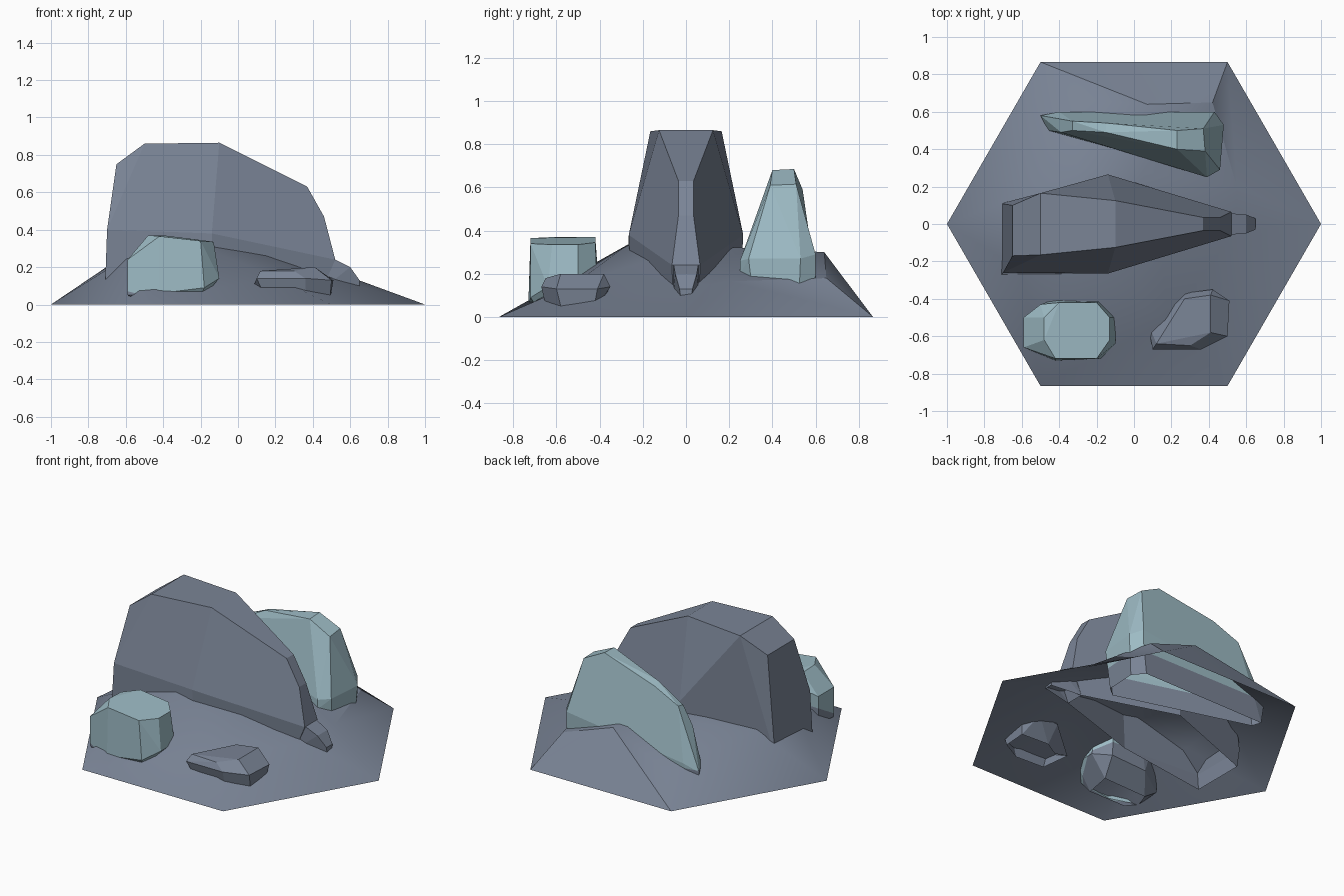
import bpy, bmesh, math
from mathutils import Vector
from mathutils.geometry import delaunay_2d_cdt

if "Cube" in bpy.data.objects:
    bpy.data.objects.remove(bpy.data.objects["Cube"])


def material(name, rgb):
    m = bpy.data.materials.new(name)
    m.diffuse_color = (*rgb, 1)
    m.use_nodes = True
    m.node_tree.nodes["Principled BSDF"].inputs["Base Color"].default_value = m.diffuse_color
    return m


slate = material("slate grey", (0.195, 0.232, 0.305))
ice = material("pale blue", (0.34, 0.50, 0.56))


def finish(bm, name, mats):
    me = bpy.data.meshes.new(name)
    bm.to_mesh(me)
    bm.free()
    for m in mats:
        me.materials.append(m)
    ob = bpy.data.objects.new(name, me)
    bpy.context.collection.objects.link(ob)
    return ob


def rock(name, points, mats, cut=None):
    """Faceted boulder: hull of a few corners, left open underneath. Below the cut
    plane (point, normal) the buried root takes the last material."""
    bm = bmesh.new()
    for p in points:
        bm.verts.new(p)
    bmesh.ops.convex_hull(bm, input=bm.verts[:])
    loose = [v for v in bm.verts if not v.link_faces]
    bmesh.ops.delete(bm, geom=loose, context='VERTS')
    bmesh.ops.dissolve_limit(bm, angle_limit=math.radians(8),
                             verts=bm.verts[:], edges=bm.edges[:])
    bmesh.ops.recalc_face_normals(bm, faces=bm.faces[:])
    bottoms = [f for f in bm.faces if f.normal.z < -0.85]
    bmesh.ops.delete(bm, geom=bottoms, context='FACES')
    if cut:
        co, no = Vector(cut[0]), Vector(cut[1])
        bmesh.ops.bisect_plane(bm, geom=bm.verts[:] + bm.edges[:] + bm.faces[:],
                               plane_co=co, plane_no=no)
        for f in bm.faces:
            if (f.calc_center_median() - co).dot(no) < 0:
                f.material_index = len(mats) - 1
    return finish(bm, name, mats)


def both(*pts):
    """Repeat each point at +y and -y."""
    return [(x, s * y, z) for x, y, z in pts for s in (1, -1)]


# Hexagonal ground shell, open underneath, with creases along the ridges
rim = [(math.cos(math.radians(60 * i)), math.sin(math.radians(60 * i)), 0) for i in range(6)]
hills = [(-.60, -.25, .25), (-.25, -.27, .335), (.15, -.18, .26), (.18, -.52, .15),
         (-.60, .15, .27), (-.33, .67, .14), (.07, .64, .30), (.42, .65, .18),
         (.05, .28, .32), (.54, -.04, .13), (-.3, .3, .30), (.55, .20, .165)]
pts = rim + hills
creases = [(4, 6), (6, 7), (7, 8), (7, 9), (8, 9), (11, 12), (12, 13), (13, 1), (11, 2), (2, 10)]
co, _, tris, *_ = delaunay_2d_cdt([Vector(p[:2]) for p in pts], creases, [], 0, 1e-5)
bm = bmesh.new()
vs = [bm.verts.new((c.x, c.y, min(pts, key=lambda p: (p[0] - c.x) ** 2 + (p[1] - c.y) ** 2)[2]))
      for c in co]
for t in tris:
    bm.faces.new([vs[i] for i in t])
for f in bm.faces:
    f.normal_update()
    if f.normal.z < 0:
        f.normal_flip()
ground = finish(bm, "ground", [slate])
bpy.context.view_layer.objects.active = ground
ground.select_set(True)
bpy.ops.object.shade_smooth_by_angle(angle=math.radians(30))

# Tall central fin of rock, rooted below the ground
rock("main_rock",
     [(-.70, .10, .01), (-.70, -.25, .01), (-.71, .11, .12), (-.71, -.27, .12),
      (-.70, .11, .40), (-.70, -.26, .40), (-.65, .10, .75), (-.65, -.17, .75),
      (-.52, .18, .40)]
     + both((-.50, .165, .86), (-.10, .125, .865), (-.14, .265, .38), (-.14, .25, .08),
            (.37, .035, .63), (.46, .035, .47), (.52, .065, .24), (.45, .06, .08)), [slate])
# Low toe at the end of the fin
rock("main_rock_toe", both((.48, .06, .26), (.52, .06, .24), (.60, .05, .20),
                           (.65, .03, .13), (.65, .025, .09), (.45, .06, .08)), [slate])

# Pale fin at the back
rock("back_rock",
     [(.39, .27, .01), (.45, .32, .01), (.46, .52, .01), (.40, .59, .01),
      (.39, .25, .20), (.46, .30, .19), (.48, .52, .17), (.43, .60, .20),
      (.39, .25, .26), (.46, .29, .27), (.48, .53, .27), (.43, .60, .29),
      (.23, .40, .68), (.23, .50, .685), (.38, .39, .61), (.37, .51, .615),
      (-.15, .49, .60), (-.15, .54, .59), (-.33, .50, .50), (-.33, .55, .51),
      (-.39, .49, .38), (-.39, .55, .38), (-.46, .50, .15), (-.50, .58, .14),
      (-.40, .60, .18), (-.33, .46, .20), (.2, .615, .25),
      (-.46, .52, .01), (-.48, .58, .01)], [ice, slate],
     cut=((0, 0, .15), (0, 0, 1)))

# Rounded pale boulder at the front left
rock("front_boulder",
     [(-.48, -.50, .365), (-.40, -.42, .37), (-.20, -.42, .345), (-.13, -.50, .335),
      (-.13, -.62, .335), (-.20, -.72, .34), (-.42, -.72, .365), (-.48, -.62, .37),
      (-.59, -.50, .24), (-.59, -.66, .24), (-.50, -.43, .30), (-.50, -.70, .30),
      (-.59, -.50, .06), (-.59, -.66, .05), (-.42, -.73, .06), (-.42, -.40, .10),
      (-.18, -.72, .09), (-.18, -.41, .12), (-.10, -.50, .14), (-.10, -.64, .14),
      (-.50, -.50, .0), (-.48, -.66, .0), (-.22, -.66, .0), (-.20, -.50, .01)],
     [ice, slate], cut=((-.4, -.73, .03), (0, -.58, 1)))

# Small flat grey stone at the front right
rock("front_stone",
     [(.10, -.67, .14), (.10, -.61, .14), (.12, -.64, .18), (.21, -.52, .19),
      (.27, -.37, .14), (.27, -.40, .19), (.42, -.35, .14), (.41, -.38, .20),
      (.51, -.41, .13), (.50, -.60, .13), (.41, -.58, .20), (.36, -.67, .14),
      (.30, -.65, .18), (.49, -.43, .02), (.49, -.57, .01), (.36, -.64, .01),
      (.07, -.52, .07), (.16, -.63, .01), (.20, -.48, .02), (.30, -.42, .02)], [slate])
